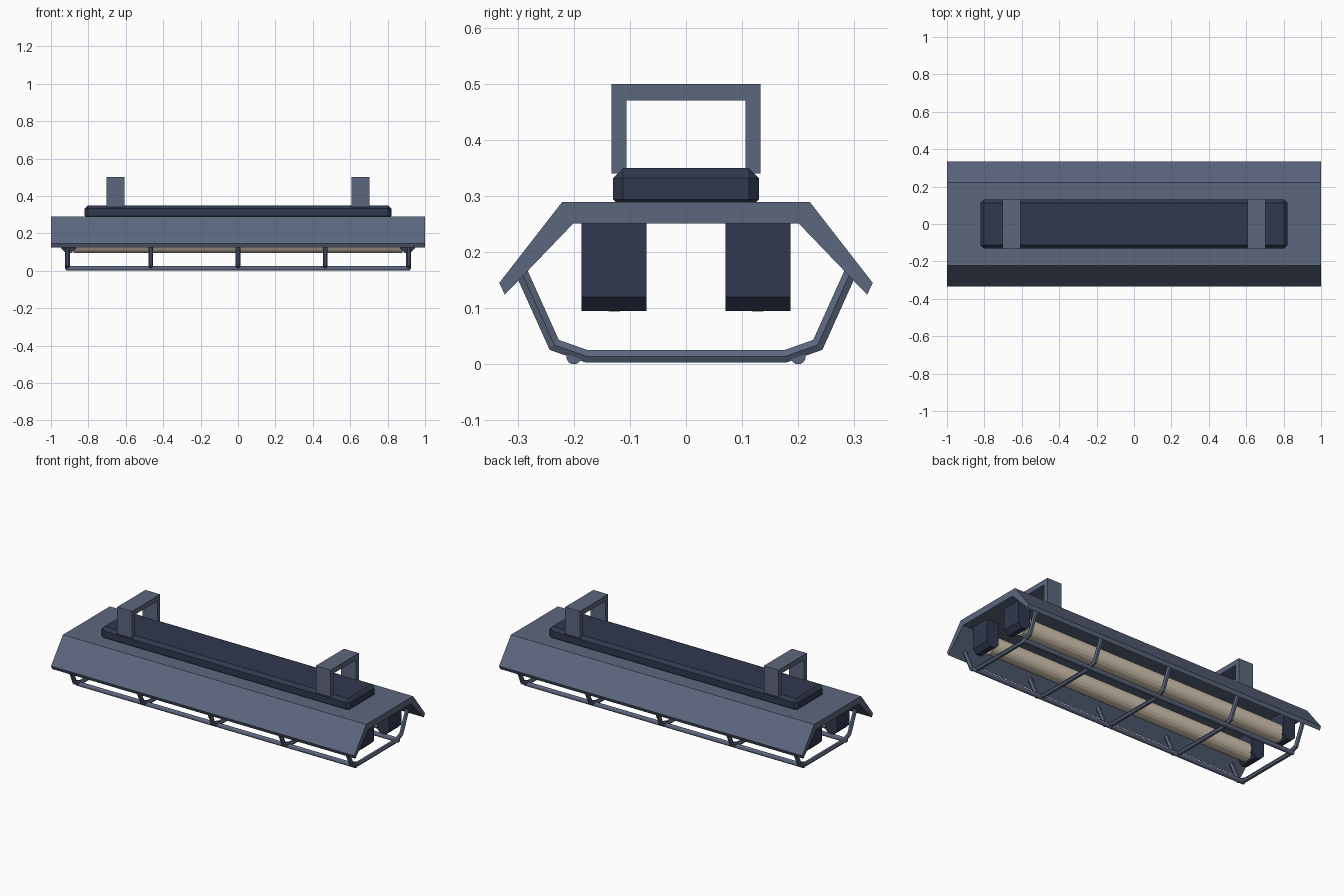
import bpy, bmesh, math
from mathutils import Vector

cube = bpy.data.objects.get("Cube")
if cube:
    bpy.data.objects.remove(cube, do_unlink=True)


def material(name, rgb):
    m = bpy.data.materials.new(name)
    m.use_nodes = True
    m.diffuse_color = (*rgb, 1)
    m.node_tree.nodes["Principled BSDF"].inputs["Base Color"].default_value = (*rgb, 1)
    return m


STEEL = material("blue grey steel", (0.107, 0.135, 0.21))
NAVY = material("dark navy", (0.03, 0.04, 0.078))
GLOW = material("warm tube glass", (0.68, 0.59, 0.455))


def finish(name, bm, mat):
    bmesh.ops.recalc_face_normals(bm, faces=bm.faces)
    mesh = bpy.data.meshes.new(name)
    bm.to_mesh(mesh)
    bm.free()
    mesh.materials.append(mat)
    obj = bpy.data.objects.new(name, mesh)
    bpy.context.collection.objects.link(obj)
    return obj


def extrude(name, outline, direction, mat):
    """Solid from a closed 3D outline pushed along a direction."""
    bm = bmesh.new()
    face = bm.faces.new([bm.verts.new(p) for p in outline])
    out = bmesh.ops.extrude_face_region(bm, geom=[face])
    moved = [v for v in out["geom"] if isinstance(v, bmesh.types.BMVert)]
    bmesh.ops.translate(bm, verts=moved, vec=direction)
    return finish(name, bm, mat)


def mirrored(half):
    """Open (y, z) path completed with its mirror image."""
    return half + [(-y, z) for y, z in reversed(half)]


def rod(name, x, y, z, length, radius, sides, mat):
    """Straight prism along x."""
    ring = [(x - length / 2, y + radius * math.cos(a), z + radius * math.sin(a))
            for a in (2 * math.pi * (i + 0.5) / sides for i in range(sides))]
    return extrude(name, ring, (length, 0, 0), mat)


def hoop(name, x, path, radius, mat, sides=6):
    """Wire swept along a (y, z) path with mitred bends."""
    bm = bmesh.new()
    pts = [Vector(p) for p in path]
    rings = []
    for i, p in enumerate(pts):
        before = (p - pts[max(i - 1, 0)]).normalized()
        after = (pts[min(i + 1, len(pts) - 1)] - p).normalized()
        t = (before + after).normalized()
        miter = Vector((-t.y, t.x)) / t.dot(after if after.length else before)
        ring = []
        for k in range(sides):
            a = 2 * math.pi * k / sides
            q = p + miter * radius * math.sin(a)
            ring.append(bm.verts.new((x + radius * math.cos(a), q.x, q.y)))
        rings.append(ring)
    for r, s in zip(rings, rings[1:]):
        for k in range(sides):
            n = (k + 1) % sides
            bm.faces.new((r[k], r[n], s[n], s[k]))
    bm.faces.new(rings[0])
    bm.faces.new(rings[-1])
    return finish(name, bm, mat)


# Folded reflector housing, open at both ends
outer = mirrored([(-0.333, 0.145), (-0.221, 0.289)])
inner = mirrored([(0.323, 0.124), (0.201, 0.251)])
extrude("housing", [(-1, y, z) for y, z in outer + inner], (2, 0, 0), STEEL)

# Chamfered ballast box on top
bm = bmesh.new()
bmesh.ops.create_cube(bm, size=1)
bmesh.ops.scale(bm, verts=bm.verts, vec=(1.642, 0.26, 0.074))
bmesh.ops.translate(bm, verts=bm.verts, vec=(0, 0, 0.313))
bmesh.ops.bevel(bm, geom=bm.edges[:], offset=0.018, segments=1, affect='EDGES')
finish("ballast_box", bm, NAVY)

# Hanging brackets
bracket = (mirrored([(-0.133, 0.34), (-0.133, 0.5)])
           + mirrored([(0.106, 0.34), (0.106, 0.47)]))
for side, x in (("left", 0.655), ("right", -0.655)):
    extrude(side + "_bracket", [(x - 0.049, y, z) for y, z in bracket],
            (0.098, 0, 0), STEEL)

# Lamp tubes with chamfered end sockets
socket = mirrored([(-0.04, 0.255), (-0.04, 0.12), (-0.015, 0.095)])
for row, y in (("front", -0.128), ("back", 0.128)):
    rod(row + "_tube", 0, y, 0.145, 1.76, 0.052, 20, GLOW)
    for side, x in (("left", 0.907), ("right", -0.907)):
        extrude(f"{row}_{side}_socket", [(x + u, y - 0.058, z) for u, z in socket],
                (0, 0.116, 0), NAVY)

# Protective wire cage
guard = mirrored([(-0.296, 0.17), (-0.235, 0.0345), (-0.177, 0.014)])
for i, x in enumerate((-0.912, -0.466, 0, 0.466, 0.912)):
    hoop(f"cage_hoop_{i + 1}", x, guard, 0.0128, STEEL)
for row, y in (("front", -0.2), ("back", 0.2)):
    rod(row + "_cage_rail", 0, y, 0.0128, 1.84, 0.0132, 12, STEEL)
